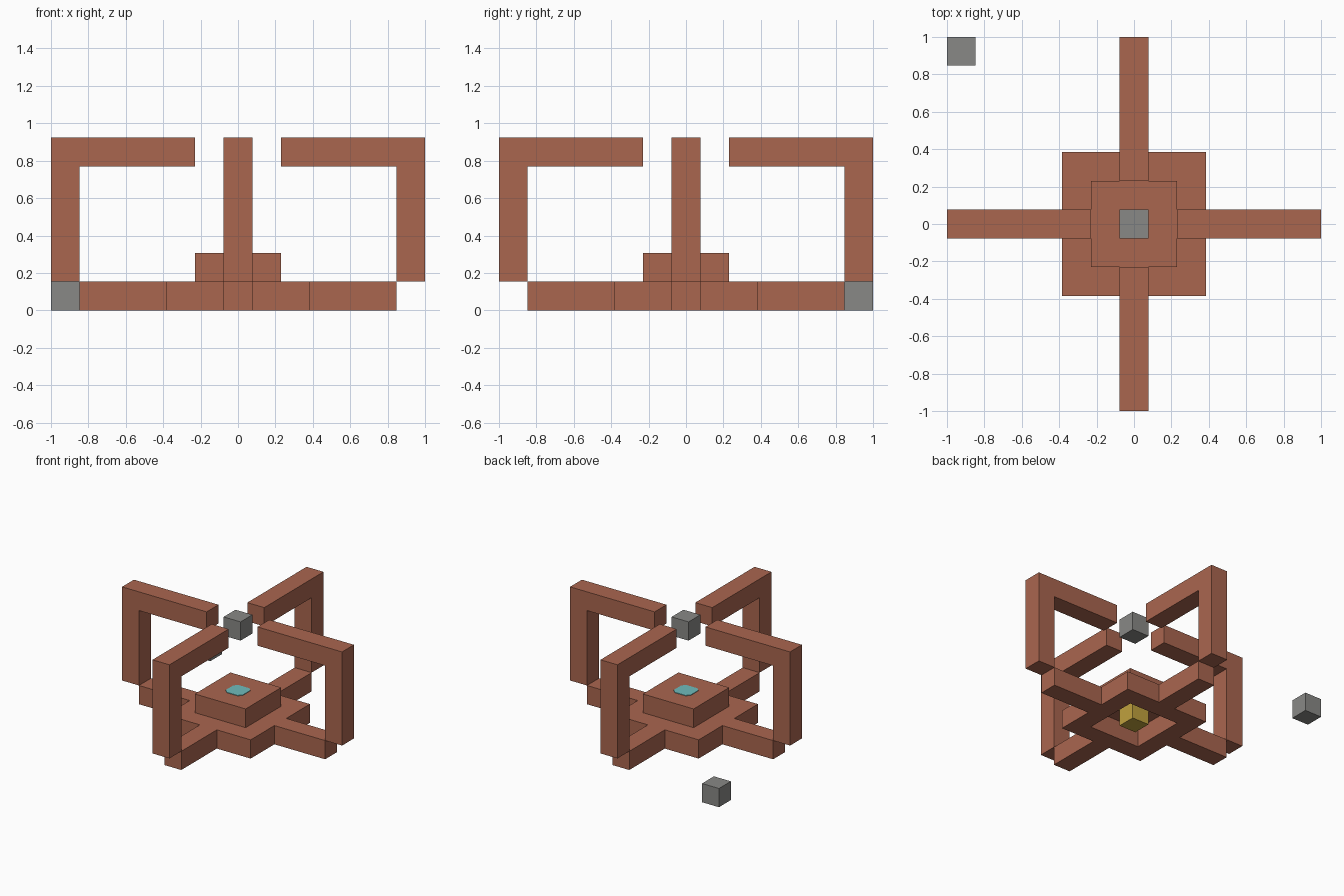
import bpy, bmesh, math
from mathutils import Matrix

U = 2 / 13  # one block

cube = bpy.data.objects.get("Cube")
if cube:
    bpy.data.objects.remove(cube, do_unlink=True)


def material(name, rgb):
    m = bpy.data.materials.new(name)
    m.use_nodes = True
    m.diffuse_color = (*rgb, 1)
    m.node_tree.nodes["Principled BSDF"].inputs["Base Color"].default_value = (*rgb, 1)
    return m


BRICK = material("brick red", (0.40, 0.132, 0.078))
STONE = material("stone grey", (0.25, 0.25, 0.24))
TEAL = material("pale teal", (0.16, 0.50, 0.50))
GOLD = material("gold yellow", (0.53, 0.36, 0.048))


def prism(name, outline, low, high, mat, frame=Matrix(), turn=0):
    """Extrude an outline, given in blocks, from low to high."""
    bm = bmesh.new()
    face = bm.faces.new([bm.verts.new((a, b, low)) for a, b in outline])
    new = bmesh.ops.extrude_face_region(bm, geom=[face])["geom"]
    top = [v for v in new if isinstance(v, bmesh.types.BMVert)]
    bmesh.ops.translate(bm, verts=top, vec=(0, 0, high - low))
    bmesh.ops.recalc_face_normals(bm, faces=bm.faces)
    place = Matrix.Rotation(math.radians(turn), 4, "Z") @ Matrix.Scale(U, 4) @ frame
    bm.transform(place)
    mesh = bpy.data.meshes.new(name)
    bm.to_mesh(mesh)
    bm.free()
    mesh.materials.append(mat)
    obj = bpy.data.objects.new(name, mesh)
    bpy.context.collection.objects.link(obj)
    return obj


def rect(x0, x1, y0, y1):
    return [(x0, y0), (x1, y0), (x1, y1), (x0, y1)]


def block(name, x, y, z, mat):
    prism(name, rect(x - .5, x + .5, y - .5, y + .5), z, z + 1, mat)


# Four-fold frame: hub rails around an open pocket, floor arms, hooked uprights
hook = [(5.5, 1), (6.5, 1), (6.5, 6), (1.5, 6), (1.5, 5), (5.5, 5)]
upright = Matrix.Rotation(math.pi / 2, 4, "X")
for side, turn in (("left", 0), ("back", 90), ("right", 180), ("front", 270)):
    prism(side + "_hub_rail", rect(1.5, 2.5, -2.5, 1.5), 0, 1, BRICK, turn=turn)
    prism(side + "_floor_arm", rect(2.5, 5.5, -.5, .5), 0, 1, BRICK, turn=turn)
    prism(side + "_hook", hook, -.5, .5, BRICK, upright, turn)

# Raised pedestal with a thin chamfered inlay
prism("pedestal", rect(-1.5, 1.5, -1.5, 1.5), 1, 2, BRICK)
h, c = .5, .32
prism("pedestal_inlay", [(h, -c), (h, c), (c, h), (-c, h), (-h, c), (-h, -c), (-c, -h), (c, -h)],
      1.99, 2.03, TEAL)

# Single blocks
block("core_block", 0, 0, 0, GOLD)
block("floating_block", 0, 0, 5, STONE)
block("corner_block", -6, 6, 0, STONE)
